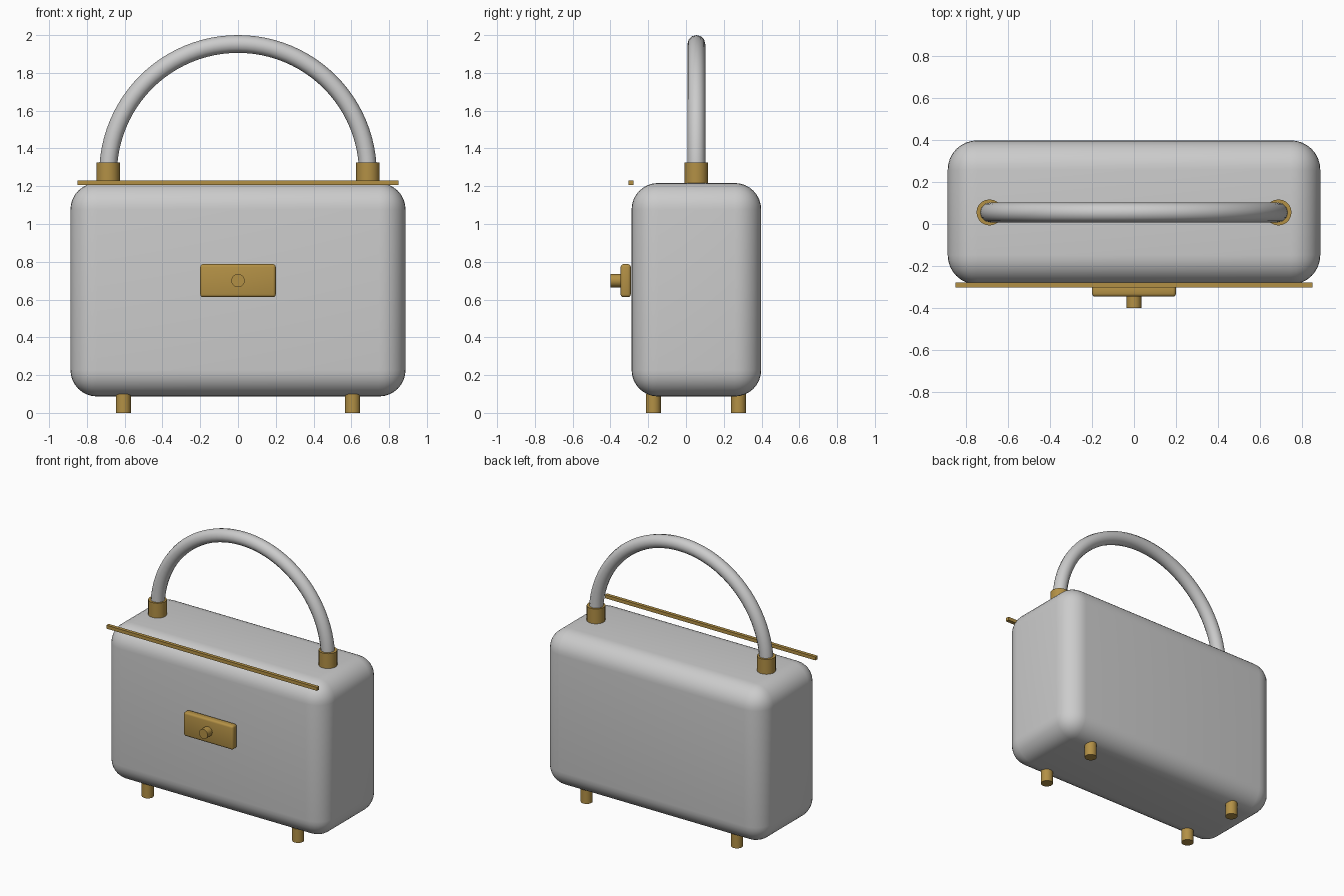
import bpy, math

if "Cube" in bpy.data.objects:
    bpy.data.objects.remove(bpy.data.objects["Cube"])

gold = bpy.data.materials.new("gold")
gold.diffuse_color = (0.45, 0.28, 0.06, 1)
gold.use_nodes = True
gold.node_tree.nodes["Principled BSDF"].inputs["Base Color"].default_value = gold.diffuse_color
MID_Y = 0.055  # depth centre of the bag


def finish(name, mat=None):
    ob = bpy.context.object
    ob.name = name
    if mat:
        ob.data.materials.append(mat)
    bpy.ops.object.shade_smooth_by_angle(angle=math.radians(35))
    return ob


def box(name, loc, size, bevel=0, segments=3, mat=None):
    bpy.ops.mesh.primitive_cube_add(size=1, location=loc)
    ob = bpy.context.object
    ob.scale = size
    bpy.ops.object.transform_apply(location=False, rotation=False, scale=True)
    if bevel:
        mod = ob.modifiers.new("round", 'BEVEL')
        mod.width, mod.segments = bevel, segments
        bpy.ops.object.modifier_apply(modifier=mod.name)
    return finish(name, mat)


def cylinder(name, loc, radius, depth, rot=(0, 0, 0), sides=20):
    bpy.ops.mesh.primitive_cylinder_add(vertices=sides, radius=radius, depth=depth,
                                        location=loc, rotation=rot)
    return finish(name, gold)


# Rounded body
box("bag_body", (0, MID_Y, 0.652), (1.774, 0.686, 1.13), 0.14, 8)

# Clasp plate, button and top front trim
box("clasp_plate", (0, -0.319, 0.70), (0.40, 0.054, 0.175), 0.015, 3, gold)
cylinder("clasp_button", (0, -0.36, 0.70), 0.035, 0.08, (math.pi / 2, 0, 0))
box("front_trim", (0, -0.291, 1.218), (1.70, 0.025, 0.025), mat=gold)

# Feet and handle collars, mirrored left and right
for side, sx in (("left", -1), ("right", 1)):
    for end, y in (("front", -0.173), ("back", 0.278)):
        cylinder(f"{side}_{end}_foot", (sx * 0.607, y, 0.05), 0.04, 0.10)
    cylinder(f"{side}_handle_collar", (sx * 0.688, MID_Y, 1.265), 0.062, 0.12)

# Arched tube handle
curve = bpy.data.curves.new("handle", 'CURVE')
curve.dimensions = '3D'
curve.bevel_depth, curve.bevel_resolution = 0.047, 4
curve.use_fill_caps = True
steps, radius, base = 48, 0.688, 1.265
spline = curve.splines.new('POLY')
spline.points.add(steps)
for i, p in enumerate(spline.points):
    a = math.pi * i / steps
    p.co = (radius * math.cos(a), MID_Y, base + radius * math.sin(a), 1)
handle = bpy.data.objects.new("handle", curve)
bpy.context.collection.objects.link(handle)
bpy.ops.object.select_all(action='DESELECT')
handle.select_set(True)
bpy.context.view_layer.objects.active = handle
bpy.ops.object.convert(target='MESH')
finish("handle")
